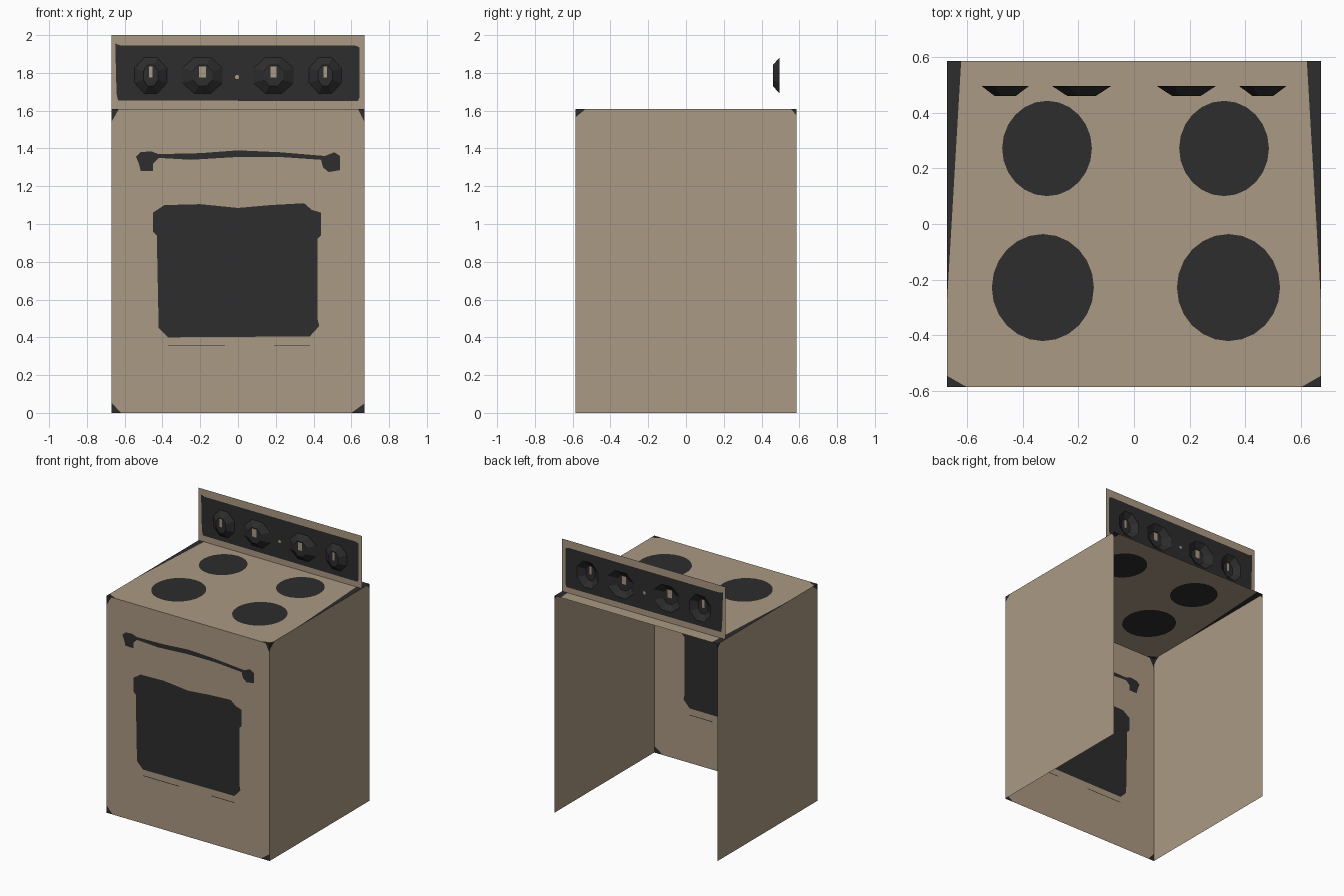
import bpy, bmesh
from math import cos, sin, pi
from mathutils import Vector

if "Cube" in bpy.data.objects:
    bpy.data.objects.remove(bpy.data.objects["Cube"], do_unlink=True)

HALF_W, HALF_D, BODY_H, TOTAL_H = 0.67, 0.585, 1.61, 2.0
SPLASH_Y, KNOB_FRONT_Y, KNOB_Z = 0.495, 0.46, 1.786
ENAMEL, DARK = 0, 1


def make_material(name, colour):
    mat = bpy.data.materials.new(name)
    mat.use_nodes = True
    mat.diffuse_color = colour
    mat.node_tree.nodes["Principled BSDF"].inputs["Base Color"].default_value = colour
    return mat


MATERIALS = [make_material("beige_enamel", (0.41, 0.32, 0.228, 1)),
             make_material("charcoal", (0.026, 0.026, 0.026, 1))]


def finish(bm, name, outward):
    """Turn faces the right way and make the object."""
    for face in bm.faces:
        face.normal_update()
        if face.normal.dot(outward(face)) < 0:
            face.normal_flip()
    mesh = bpy.data.meshes.new(name)
    bm.to_mesh(mesh)
    bm.free()
    for mat in MATERIALS:
        mesh.materials.append(mat)
    obj = bpy.data.objects.new(name, mesh)
    bpy.context.collection.objects.link(obj)
    return obj


def ring(bm, points, place):
    return [bm.verts.new(place(u, v)) for u, v in points]


def fill(bm, outer, holes, material, normal):
    """Fill a ring of vertices, leaving the hole rings open."""
    if not holes:
        bm.faces.new(outer).material_index = material
        return
    edges = []
    for loop in [outer] + holes:
        for a, b in zip(loop, loop[1:] + loop[:1]):
            edges.append(bm.edges.get((a, b)) or bm.edges.new((a, b)))
    result = bmesh.ops.triangle_fill(bm, edges=edges, use_beauty=False, normal=normal)
    for item in result["geom"]:
        if isinstance(item, bmesh.types.BMFace):
            item.material_index = material


def ellipse(cx, cy, rx, ry, count=24, turn=0.0):
    angles = [turn + 2 * pi * i / count for i in range(count)]
    return [(cx + rx * cos(a), cy + ry * sin(a)) for a in angles]


def rectangle(u0, u1, v0, v1):
    return [(u0, v0), (u1, v0), (u1, v1), (u0, v1)]


def panel(name, place, normal, bounds, corners, patches):
    """Sheet with dark worn corners and cut-in patches: (points, material, inner holes)."""
    bm = bmesh.new()
    normal = Vector(normal)
    outline = []
    for i, ((u, v), (du, dv)) in enumerate(zip(rectangle(*bounds), corners)):
        if du == 0:
            outline += ring(bm, [(u, v)], place)
            continue
        su = 1 if i in (0, 3) else -1
        sv = 1 if i < 2 else -1
        cut = [(u + su * du, v), (u, v + sv * dv)]
        if i in (0, 2):
            cut.reverse()
        pair = ring(bm, cut, place)
        outline += pair
        fill(bm, pair + ring(bm, [(u, v)], place), [], DARK, normal)
    rings = [ring(bm, points, place) for points, _, _ in patches]
    fill(bm, outline, rings, ENAMEL, normal)
    for loop, (_, material, inner) in zip(rings, patches):
        holes = [ring(bm, points, place) for points, _ in inner]
        fill(bm, loop, holes, material, normal)
        for hole, (_, inner_material) in zip(holes, inner):
            if inner_material is not None:
                fill(bm, hole, [], inner_material, normal)
    return finish(bm, name, lambda face: normal)


# Front: oven window, painted handle and drawer seam
window = [(-.43, .94), (-.45, .96), (-.45, 1.06), (-.39, 1.1), (-.2, 1.105), (0, 1.085),
          (.17, 1.1), (.35, 1.11), (.39, 1.075), (.44, 1.06), (.44, .94), (.42, .92),
          (.42, .5), (.43, .46), (.38, .405), (-.37, .4), (-.42, .45)]
handle = [(-.54, 1.355), (-.515, 1.38), (-.46, 1.385), (-.42, 1.37), (-.2, 1.375),
          (0, 1.39), (.22, 1.38), (.46, 1.36), (.51, 1.38), (.54, 1.36), (.54, 1.285),
          (.48, 1.275), (.45, 1.3), (.44, 1.34), (.22, 1.355), (0, 1.355), (-.25, 1.34),
          (-.42, 1.35), (-.45, 1.32), (-.45, 1.28), (-.515, 1.28), (-.525, 1.32)]
seams = [rectangle(-.37, -.07, .353, .358), rectangle(.19, .38, .353, .358)]
panel("oven_front", lambda u, v: (u, -HALF_D, v), (0, -1, 0),
      (-HALF_W, HALF_W, 0, BODY_H),
      [(.05, .055), (.07, .05), (.035, .07), (.04, .07)],
      [(points, DARK, []) for points in [window, handle] + seams])

# Cooktop with four burners
burners = [(-.312, .271, .161, .171), (.323, .271, .161, .171),
           (-.327, -.228, .183, .192), (.339, -.228, .185, .192)]
panel("cooktop", lambda u, v: (u, v, BODY_H), (0, 0, 1),
      (-HALF_W, HALF_W, -HALF_D, HALF_D),
      [(.07, .04), (.07, .04), (.05, .85), (.05, .85)],
      [(ellipse(*burner), DARK, []) for burner in burners])

# Side walls
for side, sign in (("left", 1), ("right", -1)):
    panel(side + "_wall", lambda u, v: (sign * HALF_W, u, v), (sign, 0, 0),
          (-HALF_D, HALF_D, 0, BODY_H),
          [(0, 0), (0, 0), (.03, .035), (.055, .045)], [])

# Control knobs: centre, back half width, front half width, stripe half width
knobs = [(-.462, .085, .039, .01), (-.188, .106, .052, .018),
         (.188, .106, .052, .016), (.462, .085, .038, .01)]
BACK_H, FRONT_H = .095, .056


def knob_outline(x, half_w, half_h):
    grow = 1 / cos(pi / 8)
    return ellipse(x, KNOB_Z, half_w * grow, half_h * grow, 8, pi / 8)


for number, (x, back_w, front_w, stripe) in enumerate(knobs, 1):
    bm = bmesh.new()
    back = ring(bm, knob_outline(x, back_w, BACK_H), lambda u, v: (u, SPLASH_Y, v))
    at_front = lambda u, v: (u, KNOB_FRONT_Y, v)
    front = ring(bm, knob_outline(x, front_w, FRONT_H), at_front)
    for i in range(8):
        j = (i + 1) % 8
        bm.faces.new((back[i], back[j], front[j], front[i])).material_index = DARK
    mark = ring(bm, rectangle(x - stripe, x + stripe, KNOB_Z - .01, KNOB_Z + .048), at_front)
    fill(bm, front, [mark], DARK, Vector((0, -1, 0)))
    fill(bm, mark, [], ENAMEL, None)
    centre = Vector((x, SPLASH_Y + .01, KNOB_Z))
    finish(bm, "control_knob_%d" % number, lambda face: face.calc_center_median() - centre)

# Backsplash with dark control strip, open behind the hollow knobs
strip = [(-.635, 1.655), (.635, 1.65), (.643, 1.67), (.643, 1.935),
         (.62, 1.945), (-.62, 1.945), (-.65, 1.955), (-.643, 1.69)]
openings = [(knob_outline(x, back_w, BACK_H), None) for x, back_w, _, _ in knobs]
indicator = [(ellipse(-.005, 1.778, .012, .012, 8), ENAMEL)]
panel("backsplash", lambda u, v: (u, SPLASH_Y, v), (0, -1, 0),
      (-HALF_W, HALF_W, BODY_H, TOTAL_H), [(0, 0)] * 4,
      [(strip, DARK, openings + indicator)])
